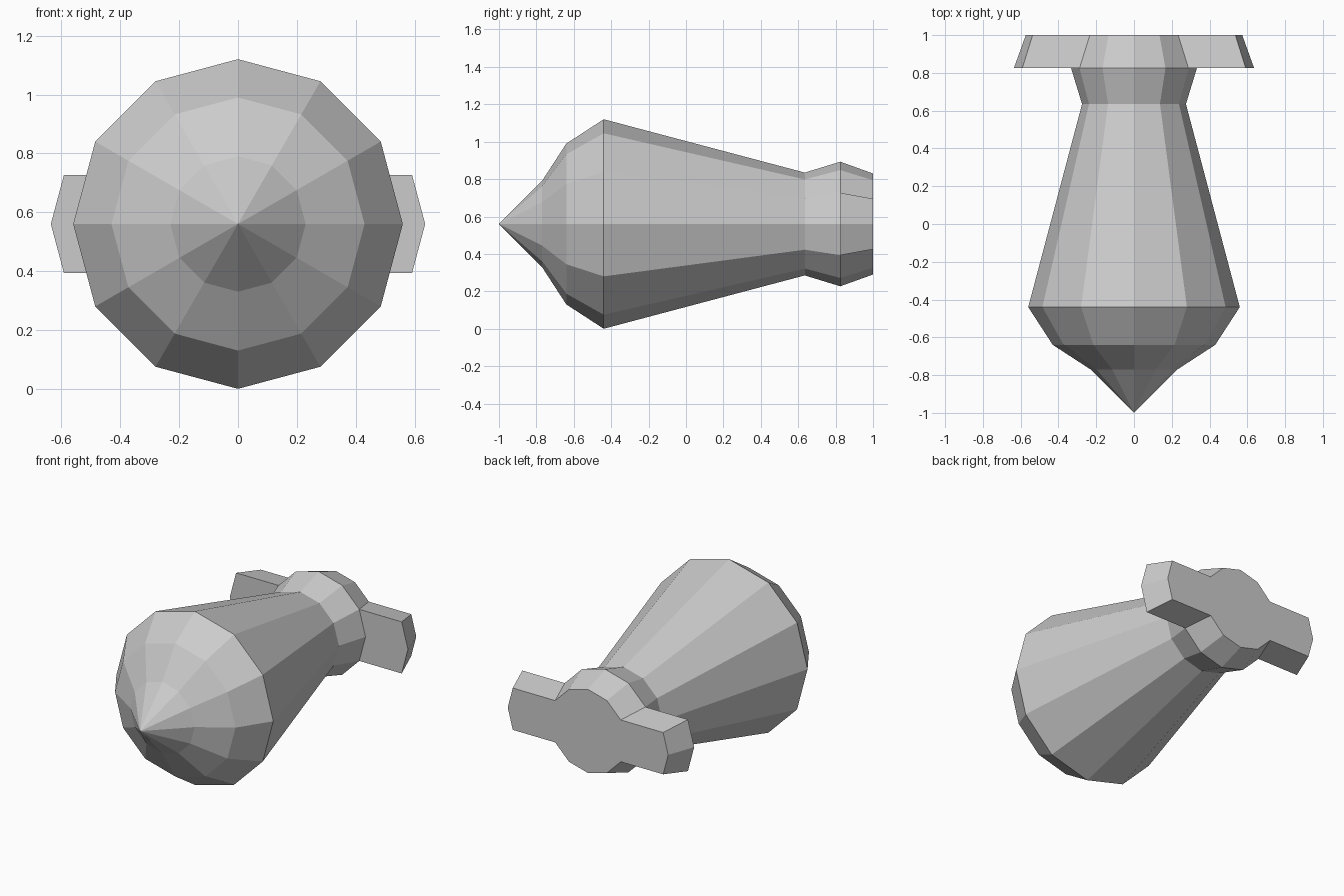
import bpy, bmesh, math

if "Cube" in bpy.data.objects:
    bpy.data.objects.remove(bpy.data.objects["Cube"])

SIDES = 12
AXIS_Z = 0.56
FIN_REACH = 0.303
# (y, radius) profile from behind the tip to the tail
PROFILE = [(-0.77, 0.23), (-0.64, 0.43), (-0.44, 0.56),
           (0.635, 0.275), (0.825, 0.333), (1.0, 0.27)]

bm = bmesh.new()


def ring(y, r):
    return [bm.verts.new((r * math.cos(2 * math.pi * i / SIDES), y,
                          AXIS_Z + r * math.sin(2 * math.pi * i / SIDES)))
            for i in range(SIDES)]


# faceted shell with a pointed nose and a flat tail
rings = [ring(y, r) for y, r in PROFILE]
tip = bm.verts.new((0, -1, AXIS_Z))
bands = []
for i in range(SIDES):
    j = (i + 1) % SIDES
    bm.faces.new((tip, rings[0][i], rings[0][j]))
for a, b in zip(rings, rings[1:]):
    bands.append([bm.faces.new((a[i], b[i], b[(i + 1) % SIDES], a[(i + 1) % SIDES]))
                  for i in range(SIDES)])
bm.faces.new(rings[-1])
bmesh.ops.recalc_face_normals(bm, faces=bm.faces[:])

# side fins pulled straight out of the tail band
for side, picks in ((1, (SIDES - 1, 0)), (-1, (SIDES // 2 - 1, SIDES // 2))):
    faces = [bands[-1][k] for k in picks]
    out = bmesh.ops.extrude_face_region(bm, geom=faces)["geom"]
    moved = [v for v in out if isinstance(v, bmesh.types.BMVert)]
    bmesh.ops.translate(bm, verts=moved, vec=(side * FIN_REACH, 0, 0))
    old = [f for f in faces if f.is_valid]
    if old:
        bmesh.ops.delete(bm, geom=old, context='FACES')

bmesh.ops.recalc_face_normals(bm, faces=bm.faces[:])
mesh = bpy.data.meshes.new("finned_shell")
bm.to_mesh(mesh)
bm.free()
bpy.context.collection.objects.link(bpy.data.objects.new("finned_shell", mesh))
